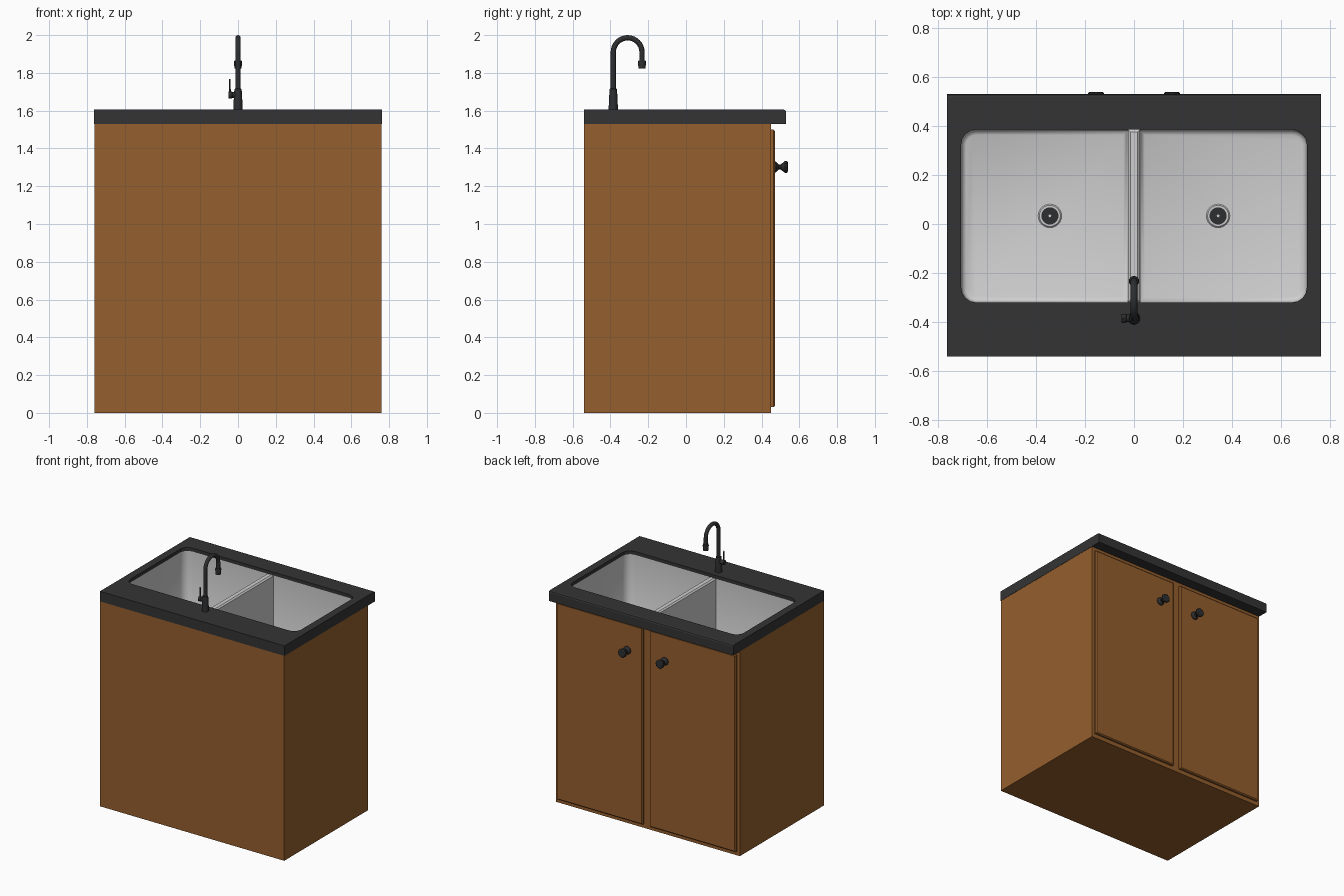
import bpy, bmesh, math
from mathutils import Vector, Matrix

if "Cube" in bpy.data.objects:
    bpy.data.objects.remove(bpy.data.objects["Cube"])


def material(name, rgb):
    m = bpy.data.materials.new(name)
    m.diffuse_color = (*rgb, 1)
    m.use_nodes = True
    m.node_tree.nodes["Principled BSDF"].inputs["Base Color"].default_value = m.diffuse_color
    return m


WOOD = material("brown wood", (0.30, 0.112, 0.026))
STONE = material("dark counter", (0.034, 0.034, 0.034))
METAL = material("black metal", (0.027, 0.028, 0.030))
STEEL = material("light steel", (0.62, 0.62, 0.62))


def finish(bm, name, mat, smooth=None, mirror=False, recalc=True):
    if recalc:
        bmesh.ops.recalc_face_normals(bm, faces=bm.faces)
    me = bpy.data.meshes.new(name)
    bm.to_mesh(me)
    bm.free()
    ob = bpy.data.objects.new(name, me)
    bpy.context.collection.objects.link(ob)
    me.materials.append(mat)
    if mirror:
        ob.modifiers.new("mirror", "MIRROR")
    if smooth:
        bpy.ops.object.select_all(action="DESELECT")
        ob.select_set(True)
        bpy.context.view_layer.objects.active = ob
        bpy.ops.object.shade_smooth_by_angle(angle=math.radians(smooth))
    return ob


def box(name, lo, hi, mat, bevel=0, pick=None, mirror=False, open_top=False):
    lo, hi = Vector(lo), Vector(hi)
    bm = bmesh.new()
    bmesh.ops.create_cube(bm, size=1, matrix=Matrix.Translation((lo + hi) / 2) @ Matrix.Diagonal((*(hi - lo), 1)))
    if bevel:
        edges = [e for e in bm.edges if all(pick(v.co) for v in e.verts)]
        bmesh.ops.bevel(bm, geom=edges, offset=bevel, segments=1, affect="EDGES")
    if open_top:
        bmesh.ops.delete(bm, geom=[max(bm.faces, key=lambda f: f.calc_center_median().z)], context="FACES")
    return finish(bm, name, mat, mirror=mirror, recalc=not open_top)


def sweep(name, rings, mat, sides=16, smooth=35, mirror=False):
    """Rings of (centre, direction, radius) joined into a closed tube."""
    bm = bmesh.new()
    loops = []
    for c, d, r in rings:
        q = Vector((0, 0, 1)).rotation_difference(Vector(d))
        loops.append([bm.verts.new(Vector(c) + q @ Vector((r * math.cos(a), r * math.sin(a), 0)))
                      for a in [2 * math.pi * i / sides for i in range(sides)]])
    for a, b in zip(loops, loops[1:]):
        for i in range(sides):
            j = (i + 1) % sides
            bm.faces.new((a[i], a[j], b[j], b[i]))
    bm.faces.new(loops[0][::-1])
    bm.faces.new(loops[-1])
    return finish(bm, name, mat, smooth, mirror)


def lathe(name, origin, axis, profile, mat, **kw):
    o, d = Vector(origin), Vector(axis)
    return sweep(name, [(o + d * t, axis, r) for t, r in profile], mat, **kw)


TOP, X1, Y0, Y1 = 1.605, 0.705, -0.32, 0.385


def right_outline(x0, inset=0.0, rad=0.06, seg=4):
    """Right half of the basin outline with rounded outer corners."""
    pts = [(x0, Y0 + inset)]
    for cy, start in ((Y0 + rad, -90), (Y1 - rad, 0)):
        for i in range(seg + 1):
            a = math.radians(start + 90 * i / seg)
            r = rad - inset
            pts.append((X1 - rad + r * math.cos(a), cy + r * math.sin(a)))
    return pts + [(x0, Y1 - inset)]


# Cabinet body
box("cabinet", (-0.76, -0.54, 0), (0.76, 0.45, 1.53), WOOD, open_top=True)

# Pair of doors
box("doors", (0.03, 0.445, 0.03), (0.738, 0.47, 1.5), WOOD, 0.007, lambda c: c.y > 0.46, mirror=True)

# Knobs
lathe("knobs", (0.155, 0.468, 1.302), (0, 1, 0),
      [(0, 0.03), (0.008, 0.03), (0.022, 0.015), (0.034, 0.015), (0.056, 0.033), (0.066, 0.033), (0.071, 0.026)],
      METAL, sides=10, mirror=True)

# Countertop with sink opening
bm = bmesh.new()
half = right_outline(0)[1:-1]
hole = half + [(-x, y) for x, y in reversed(half)]
edges = []
for loop in (hole, [(-0.762, -0.54), (0.762, -0.54), (0.762, 0.53), (-0.762, 0.53)]):
    vs = [bm.verts.new((x, y, 1.53)) for x, y in loop]
    edges += [bm.edges.new((vs[i - 1], vs[i])) for i in range(len(vs))]
bmesh.ops.triangle_fill(bm, edges=edges, use_beauty=True)
geom = bmesh.ops.extrude_face_region(bm, geom=bm.faces[:], use_keep_orig=True)["geom"]
bmesh.ops.translate(bm, verts=[g for g in geom if isinstance(g, bmesh.types.BMVert)], vec=(0, 0, TOP - 1.53))
bmesh.ops.dissolve_limit(bm, angle_limit=0.01, verts=bm.verts, edges=bm.edges)
front = [e for e in bm.edges if all(v.co.y > 0.529 and v.co.z > 1.6 for v in e.verts)]
bmesh.ops.bevel(bm, geom=front, offset=0.012, segments=2, profile=0.5, affect="EDGES")
finish(bm, "countertop", STONE)

# Two basins, mirrored
FLOOR = 1.15
bm = bmesh.new()
loops = [[bm.verts.new((x, y, z)) for x, y in right_outline(0.022 + k, k)]
         for z, k in ((1.58, 0), (FLOOR + 0.02, 0.002), (FLOOR + 0.006, 0.008), (FLOOR, 0.022))]
n = len(loops[0])
for a, b in zip(loops, loops[1:]):
    for i in range(n):
        j = (i + 1) % n
        bm.faces.new((a[i], a[j], b[j], b[i]))
bm.faces.new(loops[-1])
bm.normal_update()
if bm.faces[-1:][0].normal.z < 0:
    bmesh.ops.reverse_faces(bm, faces=bm.faces[:])
else:
    bmesh.ops.reverse_faces(bm, faces=[f for f in bm.faces if f.calc_center_median().z > 1.3
                                       and f.normal.dot(Vector((0.35, 0.03, 1.3)) - f.calc_center_median()) < 0])
finish(bm, "basins", STEEL, smooth=50, mirror=True, recalc=False)

# Divider between basins
box("divider", (-0.025, Y0, FLOOR), (0.025, Y1, 1.588), STEEL, 0.01, lambda c: c.z > 1.5)

# Drains
lathe("drain_rings", (0.343, 0.033, FLOOR), (0, 0, 1), [(0, 0.048), (0.005, 0.043)], STEEL, sides=24, mirror=True)
lathe("drains", (0.343, 0.033, FLOOR), (0, 0, 1), [(0, 0.035), (0.009, 0.035)], METAL, sides=24, mirror=True)
lathe("drain_pins", (0.343, 0.033, FLOOR), (0, 0, 1), [(0, 0.006), (0.014, 0.006)], STEEL, sides=8, mirror=True)

# Faucet base
FY = -0.385
lathe("faucet_base", (0, FY, TOP), (0, 0, 1), [(0, 0.025), (0.085, 0.021), (0.11, 0.019), (0.112, 0.014)], METAL)

# Gooseneck spout
R, CZ = 0.076, 1.91
rings = [((0, FY, 1.68), (0, 0, 1), 0.014)]
for i in range(17):
    a = math.pi * i / 16
    rings.append(((0, FY + R - R * math.cos(a), CZ + R * math.sin(a)), (0, math.sin(a), math.cos(a) + 1e-5), 0.014))
rings[-1] = (rings[-1][0], (0, 0.002, -1), 0.014)


def spout(name):
    bm = bmesh.new()
    loops = []
    for c, d, r in rings:
        side, d = Vector((1, 0, 0)), Vector(d).normalized()
        up = d.cross(side)
        loops.append([bm.verts.new(Vector(c) + r * (side * math.cos(t) + up * math.sin(t)))
                      for t in [math.pi * i / 8 for i in range(16)]])
    for a, b in zip(loops, loops[1:]):
        for i in range(16):
            bm.faces.new((a[i - 1], a[i], b[i], b[i - 1]))
    bm.faces.new(loops[0][::-1])
    bm.faces.new(loops[-1])
    finish(bm, name, METAL, 35)


rings.append(((0, FY + 2 * R, 1.85), (0, 0, -1), 0.014))
spout("faucet_spout")
lathe("faucet_nozzle", (0, FY + 2 * R, 1.822), (0, 0, 1), [(0, 0.019), (0.035, 0.021), (0.044, 0.019)], METAL)

# Side handle and lever
lathe("faucet_handle", (0, FY, 1.683), (-1, 0, 0), [(0, 0.015), (0.03, 0.015), (0.032, 0.018), (0.05, 0.018)], METAL)
lathe("faucet_lever", (-0.043, FY, 1.683), (0, 0, 1), [(0, 0.005), (0.085, 0.004)], METAL, sides=8)
